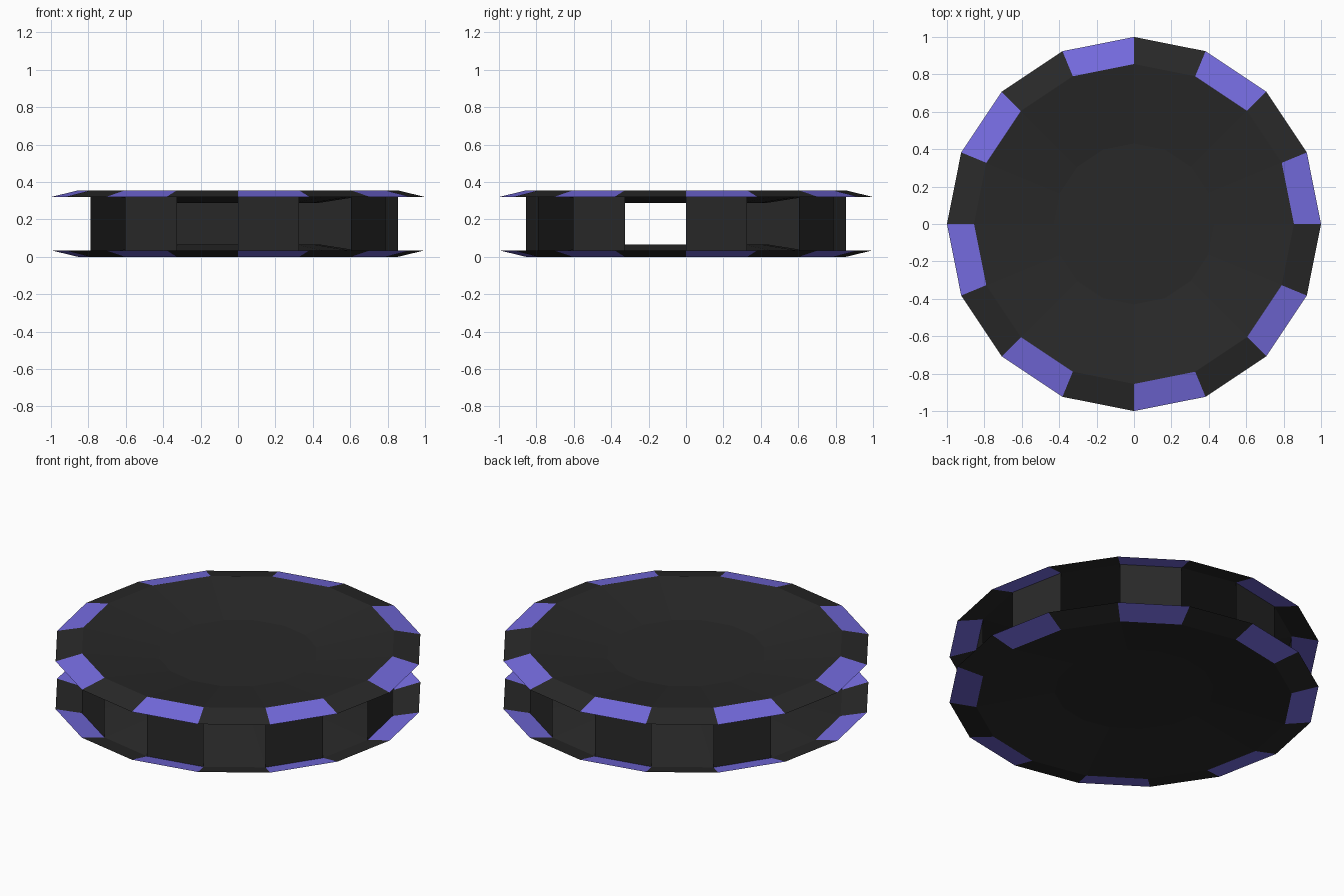
import bpy, bmesh, math

if "Cube" in bpy.data.objects:
    bpy.data.objects.remove(bpy.data.objects["Cube"])

SIDES = 16
R_OUT, R_WALL, R_DISH = 1.0, 0.855, 0.43
H = 0.355            # total height
LIP = 0.035          # drop of the rim towards its outer edge
DISH = 0.067         # depth of the sunken centre


def material(name, rgb):
    m = bpy.data.materials.new(name)
    m.diffuse_color = (*rgb, 1)
    m.use_nodes = True
    m.node_tree.nodes["Principled BSDF"].inputs["Base Color"].default_value = m.diffuse_color
    return m


BLACK = material("black", (0.022, 0.022, 0.022))
PURPLE = material("purple", (0.18, 0.15, 0.75))


def ring(bm, r, z):
    return [bm.verts.new((r * math.cos(i * math.tau / SIDES),
                          r * math.sin(i * math.tau / SIDES), z)) for i in range(SIDES)]


def band(bm, a, b, keep=range(SIDES), odd_even=False):
    """Quads between two rings; optionally alternate the materials."""
    for i in keep:
        j = (i + 1) % SIDES
        f = bm.faces.new((a[i], a[j], b[j], b[i]))
        f.material_index = 1 if odd_even and i % 2 == 0 else 0


def finish(bm, name):
    loose = [v for v in bm.verts if not v.link_faces]
    bmesh.ops.delete(bm, geom=loose, context='VERTS')
    me = bpy.data.meshes.new(name)
    bm.to_mesh(me)
    bm.free()
    me.materials.append(BLACK)
    me.materials.append(PURPLE)
    ob = bpy.data.objects.new(name, me)
    bpy.context.collection.objects.link(ob)
    return ob


def dished_plate(name, top):
    """Dished face with a sloping two-colour rim."""
    z = (lambda d: H - d) if top else (lambda d: d)
    bm = bmesh.new()
    outer, inner, centre = ring(bm, R_OUT, z(LIP)), ring(bm, R_WALL, z(0)), ring(bm, R_DISH, z(DISH))
    band(bm, outer, inner, odd_even=True)
    band(bm, inner, centre)
    bm.faces.new(centre)
    if not top:
        bmesh.ops.reverse_faces(bm, faces=bm.faces[:])
    return finish(bm, name)


dished_plate("top_plate", True)
dished_plate("bottom_plate", False)

# Wall: every other panel is open, and one more on the left side
bm = bmesh.new()
band(bm, ring(bm, R_WALL, 0), ring(bm, R_WALL, H), keep=[i for i in range(0, SIDES, 2) if i != 8])
finish(bm, "wall_panels")
